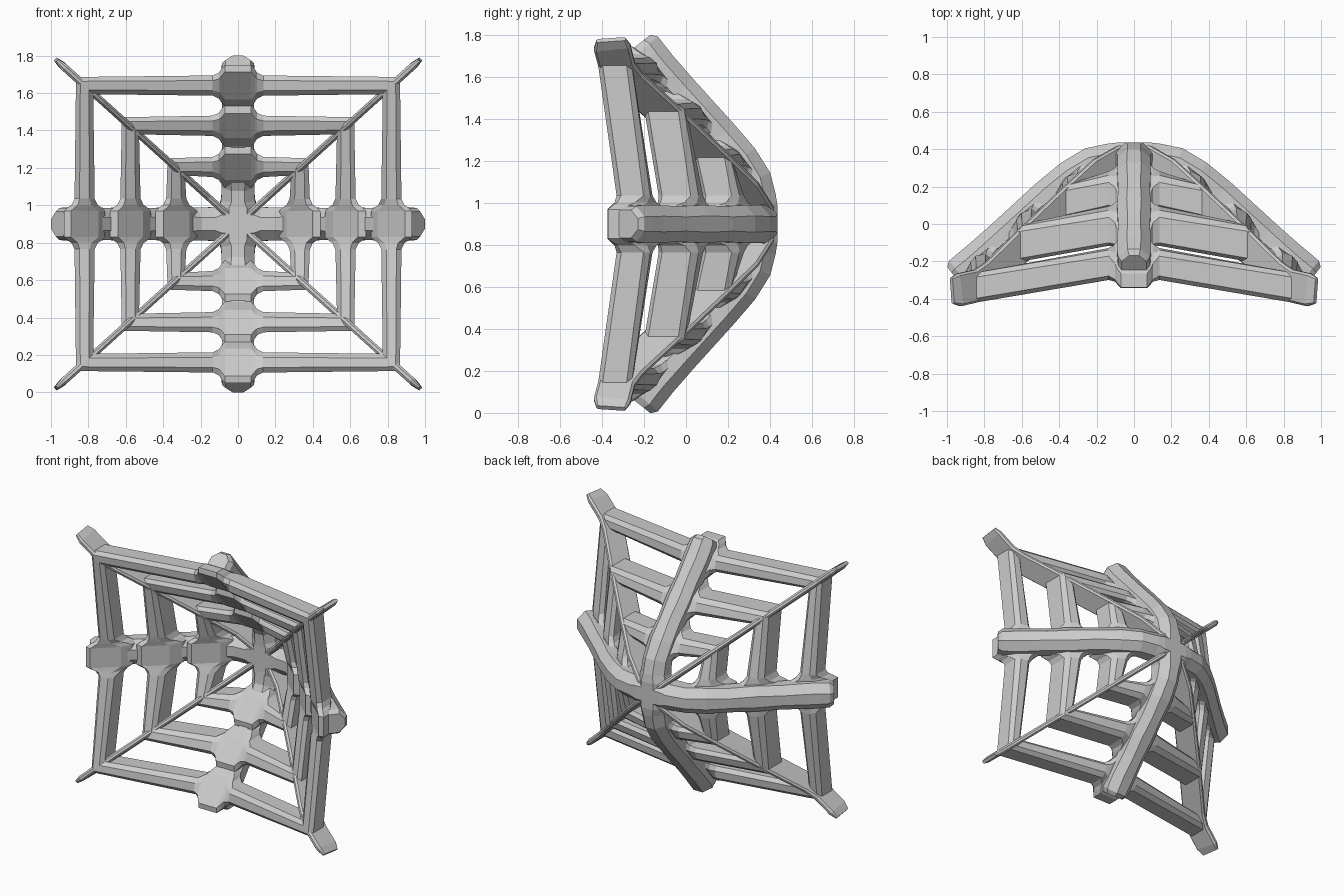
import bpy
import bmesh
from mathutils import Vector

if "Cube" in bpy.data.objects:
    bpy.data.objects.remove(bpy.data.objects["Cube"])

CZ = 0.9  # height of the hub


def octagon(w, d, c=0.6):
    """Chamfered rectangle with half width w and half depth d."""
    k = min(w, d) * c
    return [(w, -d + k), (w, d - k), (w - k, d), (-w + k, d),
            (-w, d - k), (-w, -d + k), (-w + k, -d), (w - k, -d)]


def loft(name, sections, closed=False):
    """Skin a list of 8-point sections."""
    bm = bmesh.new()
    loops = [[bm.verts.new(p) for p in s] for s in sections]
    n, m = len(loops), len(loops[0])
    for i in range(n if closed else n - 1):
        a, b = loops[i], loops[(i + 1) % n]
        for j in range(m):
            bm.faces.new((a[j], a[(j + 1) % m], b[(j + 1) % m], b[j]))
    if not closed:
        bm.faces.new(loops[0])
        bm.faces.new(loops[-1])
    bmesh.ops.recalc_face_normals(bm, faces=bm.faces)
    me = bpy.data.meshes.new(name)
    bm.to_mesh(me)
    bm.free()
    ob = bpy.data.objects.new(name, me)
    bpy.context.collection.objects.link(ob)
    return ob


def spoke(name, axis, half, side):
    """Symmetric curved bar; half = (radius, y, half width, half depth)."""
    axis, side = Vector(axis), Vector(side)
    pts = [(-r, y, w, d) for r, y, w, d in reversed(half)] + list(half)
    pos = [axis * r + Vector((0, y, CZ)) for r, y, _, _ in pts]
    secs = []
    for i, p in enumerate(pos):
        t = (pos[min(i + 1, len(pos) - 1)] - pos[max(i - 1, 0)]).normalized()
        nrm = t.cross(side).normalized()
        if nrm.y < 0:
            nrm = -nrm
        w, d = pts[i][2:]
        secs.append([p + side * u + nrm * v for u, v in octagon(w, d)])
    return loft(name, secs)


# Main cross spokes
spoke("horizontal_spoke", (1, 0, 0), [
    (0.09, 0.338, 0.105, 0.097), (0.13, 0.335, 0.09, 0.095),
    (0.23, 0.32, 0.088, 0.09),
    (0.34, 0.258, 0.09, 0.085), (0.46, 0.16, 0.085, 0.085),
    (0.58, 0.05, 0.09, 0.085), (0.70, -0.06, 0.085, 0.085),
    (0.82, -0.17, 0.09, 0.088), (0.88, -0.225, 0.09, 0.092),
    (0.93, -0.268, 0.086, 0.092), (0.955, -0.287, 0.066, 0.072)], (0, 0, 1))
spoke("vertical_spoke", (0, 0, 1), [
    (0.09, 0.338, 0.105, 0.097), (0.13, 0.333, 0.09, 0.095),
    (0.21, 0.318, 0.088, 0.09),
    (0.31, 0.26, 0.09, 0.085), (0.42, 0.165, 0.085, 0.085),
    (0.525, 0.07, 0.09, 0.085), (0.63, -0.025, 0.085, 0.085),
    (0.74, -0.125, 0.09, 0.088), (0.79, -0.172, 0.09, 0.094),
    (0.83, -0.208, 0.086, 0.097), (0.855, -0.228, 0.066, 0.075)], (1, 0, 0))

# Thin diagonal spokes
for name, s in (("rising_diagonal_spoke", 1), ("falling_diagonal_spoke", -1)):
    axis = Vector((0.82, 0, 0.74 * s)).normalized()
    side = Vector((-axis.z, 0, axis.x))
    spoke(name, axis, [
        (0.10, 0.33, 0.018, 0.09), (0.25, 0.27, 0.018, 0.085),
        (0.455, 0.13, 0.018, 0.085), (0.78, -0.10, 0.018, 0.085),
        (1.02, -0.275, 0.018, 0.085), (1.12, -0.328, 0.02, 0.088),
        (1.26, -0.352, 0.02, 0.088), (1.31, -0.357, 0.011, 0.07)], side)


def ring(name, a, b, y_corner, y_x, y_z, depth, lean):
    """Square ring: mitred corners, flared and leaning where it meets the spokes."""
    secs = []
    for run, off, y_mid, axis, out in (
            (a, b, y_z, (1, 0, 0), (0, 0, 1)), (b, a, y_x, (0, 0, -1), (1, 0, 0)),
            (a, b, y_z, (-1, 0, 0), (0, 0, -1)), (b, a, y_x, (0, 0, 1), (-1, 0, 0))):
        axis, out = Vector(axis), Vector(out)
        # (distance from spoke, half width, depth factor, lean)
        half = [(0.07, 0.11, 0.92, 0.9), (0.09, 0.088, 0.95, 0.8),
                (0.102, 0.07, 0.97, 0.65), (0.135, 0.054, 1, lean),
                (run, 0.046, 1, lean)]
        stations = [(-t, w, f, k) for t, w, f, k in reversed(half[:-1])] + half
        for t, w, f, k in stations:
            y = y_mid + (y_corner - y_mid) * abs(t) / run
            mitre = 1 if t == run else 0
            secs.append([axis * (t + mitre * u) + out * (off + u)
                         + Vector((0, y + v - k * u, CZ))
                         for u, v in octagon(w, depth * f, 0.5)])
    return loft(name, secs, closed=True)


# Three nested square rings
ring("outer_ring", 0.82, 0.74, -0.335, -0.225, -0.19, 0.08, 0.2)
ring("middle_ring", 0.575, 0.525, -0.095, 0.0, 0.015, 0.095, 0.4)
ring("inner_ring", 0.33, 0.305, 0.13, 0.215, 0.22, 0.088, 0.4)
